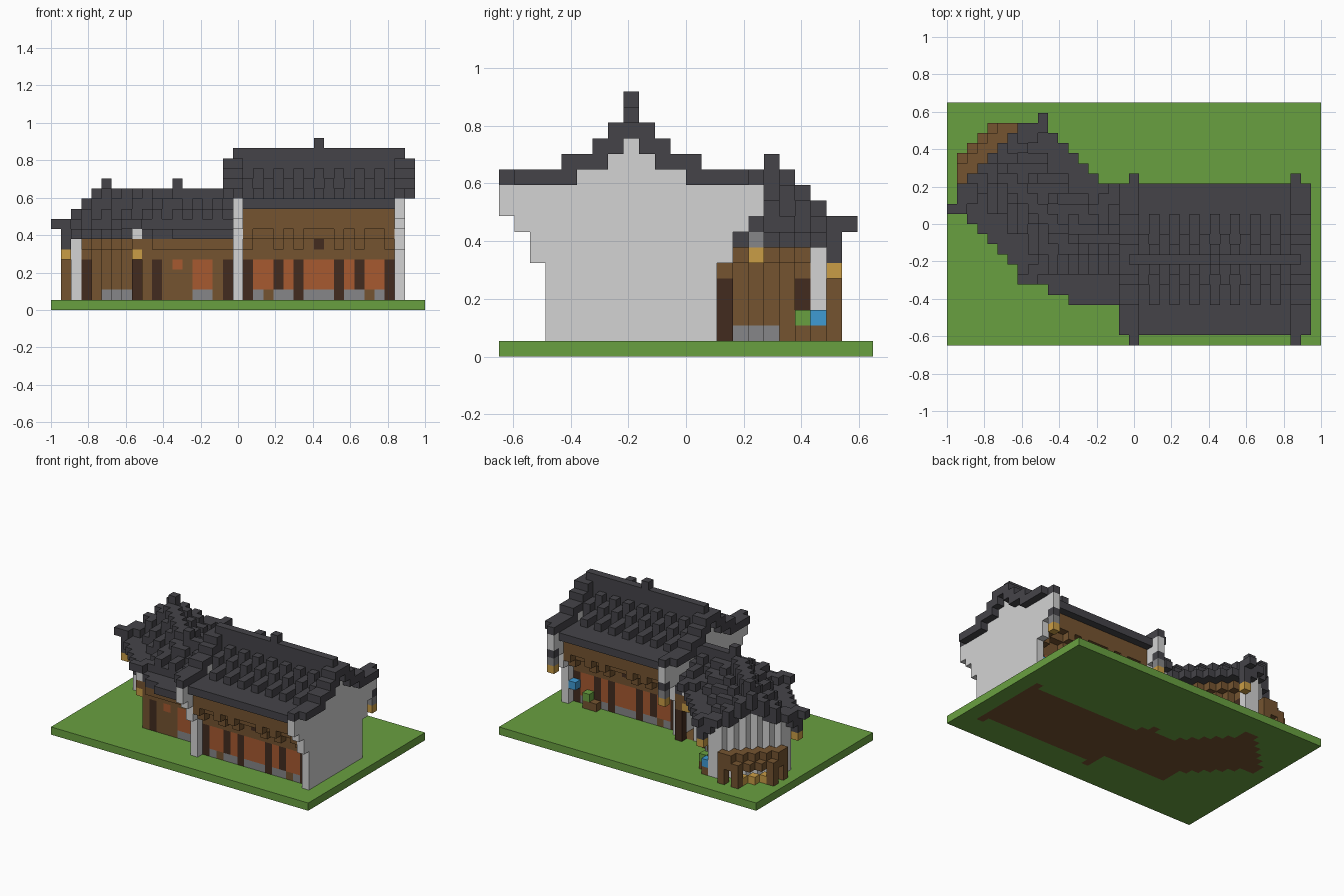
import bpy
import bmesh
from itertools import product

cube = bpy.data.objects.get("Cube")
if cube:
    bpy.data.objects.remove(cube, do_unlink=True)

NX, NY = 37, 24          # blocks along x and y
V = 2 / NX               # block size

PALETTE = {
    "grass": (105, 160, 64), "roof_tile": (69, 68, 73), "timber": (117, 84, 48),
    "dark_timber": (66, 43, 31), "red_panel": (167, 90, 48), "plaster": (211, 211, 211),
    "stone": (134, 134, 136), "lamp_gold": (202, 157, 70), "water_blue": (62, 155, 211),
}


def linear(c):
    c /= 255
    return c / 12.92 if c < 0.04 else ((c + 0.055) / 1.055) ** 2.4


names = list(PALETTE)
materials = []
for name, rgb in PALETTE.items():
    mat = bpy.data.materials.new(name)
    mat.use_nodes = True
    colour = [linear(c) for c in rgb] + [1]
    mat.diffuse_color = colour
    bsdf = mat.node_tree.nodes["Principled BSDF"]
    bsdf.inputs["Base Color"].default_value = colour
    bsdf.inputs["Roughness"].default_value = 0.9
    materials.append(mat)

blocks = {}              # (i, j, k) -> (part, colour)


def put(part, colour, i, j, k):
    """Fill a box of blocks; each range is a number or an inclusive pair."""
    spans = [range(r, r + 1) if isinstance(r, int) else range(r[0], r[1] + 1) for r in (i, j, k)]
    for cell in product(*spans):
        blocks[cell] = (part, colour)


# Ground slab
put("ground", "grass", (0, NX - 1), (0, NY - 1), 0)

# ---------- Wing, straight part next to the main hall ----------
for i in range(8, 18):
    for j in range(4, 16):
        if j - i >= -2 or i < 12 - 2 * (j - 4):
            continue
        d = abs(j - 10)
        s = round(1.41 * d)
        top = 11 if d == 0 else max(7, 10 - (s + 1) // 2)
        if 0 < d < 4 and i % 2 == 0:
            top += 1
        put("wing_roof", "roof_tile", i, j, (max(7, top - 1), top))
        if 6 <= j <= 14:
            put("foundation", "timber", i, j, 0)
        if j in (6, 14):
            put("wing_walls", "timber", i, j, (1, 6))
            if i in (10, 17):
                put("wing_walls", "dark_timber", i, j, (1, 4))
            if i in (14, 15):
                put("wing_walls", "red_panel", i, j, (2, 4))
                put("wing_walls", "stone", i, j, 1)
        if j in (5, 15):
            put("wing_walls", "timber", i, j, 6)
put("wing_walls", "red_panel", 12, 6, 4)

# ---------- Wing, diagonal part: s runs across it, t along it ----------
for i in range(NX // 2):
    for j in range(NY):
        s, t = i + j - 22, j - i
        a = abs(s)
        cap = max(8, 11 - (a + 1) // 2)
        cap_low = cap - 1 if a < 5 else cap
        if t in (-2, -1, 12, 13) and a <= 9:
            # stepped plaster gables with tiled caps
            if a <= 6:
                put("wing_gables", "plaster", i, j, (1, cap_low - 1))
            elif a < 9:
                put("wing_gables", "roof_tile" if t > 0 else "plaster", i, j, 7)
            put("wing_gable_caps", "roof_tile", i, j, (cap_low, cap))
        elif t == 14 and a <= 6:
            put("wing_gable_caps", "roof_tile", i, j, (cap_low, cap))
        elif -1 < t < 12 and a <= 8:
            top = 11 if s in (-1, 0) else max(7, cap - 1)
            if 1 < a < 6 and t % 4 < 2:
                top += 1
            put("wing_roof", "roof_tile", i, j, (max(7, top - 1), top))
            if a in (4, 5):
                put("wing_walls", "timber", i, j, (1, 6))
            if a == 5 and t in (1, 11):
                put("wing_walls", "dark_timber", i, j, (1, 4))
            if a == 5 and 3 <= t <= 7:
                put("wing_walls", "stone", i, j, 1)
            if a == 6:
                put("wing_walls", "timber", i, j, 6)
        if -2 <= t <= 13 and a <= (5 if -1 < t < 12 else 6):
            put("foundation", "timber", i, j, 0)
        # porch at the far end
        if 15 <= t <= 17 and i >= 1 and j <= 21:
            put("porch_roof", "timber", i, j, 3 if t == 17 else 4)
            if t == 16:
                put("porch_roof", "timber", i, j, 3)
                if a in (0, 2):
                    put("porch_stools", "lamp_gold", i, j, 1)
            if i == 1 and t != 16 or j == 21 and t != 16:
                put("porch_posts", "timber", i, j, (1, 3))

# Ridge finials of the wing
for i, j in ((5, 17), (12, 10)):
    put("wing_finials", "roof_tile", i, j, 12)

# Hanging lanterns of the wing
for i, j, hanger in ((8, 6, "timber"), (16, 14, "timber"), (1, 13, "roof_tile"), (9, 21, "roof_tile")):
    put("lanterns", hanger, i, j, 6)
    put("lanterns", "lamp_gold", i, j, 5)

# ---------- Main hall ----------
MID = 8
put("foundation", "timber", (18, 34), (4, 12), 0)
CAP = [15, 14, 13, 12, 12] + [11] * 4       # gable cap height by distance from ridge
CAP_LOW = [14, 13, 12, 12] + [11] * 5
WALL_LOW = [1] * 6 + [6, 8, 9]              # underside of the corbelled gable ends
SLOPE = [15, 12, 11] + [10] * 5             # roof between the gables

for j in range(17):
    d = abs(j - MID)
    for i in (18, 34):
        put("main_gables", "plaster", i, j, (WALL_LOW[d], CAP_LOW[d] - 1))
        put("main_gable_caps", "roof_tile", i, j, (CAP_LOW[d], CAP[d]))
        if d < 6:
            put("foundation", "timber", i, j, 0)
    if d < MID:
        for i in (17, 35):
            put("main_gable_caps", "roof_tile", i, j, (CAP_LOW[d], min(14, CAP[d])))
        # roof slope with staggered raised tiles
        for i in range(19, 34):
            raised = 0 < d < 5 and i % 2 == (1 if d == 2 else 0)
            put("main_roof", "roof_tile", i, j, (10, SLOPE[d] + raised))
put("main_finial", "roof_tile", 26, MID, 16)

# Front and back facades, mirrored about the ridge
POSTS = (19, 22, 24, 28, 30, 33)
for side in (-1, 1):
    def row(d):
        return MID + side * d

    put("main_walls", "timber", (19, 33), row(4), (1, 7))
    put("main_walls", "red_panel", (19, 33), row(4), (2, 4))
    put("main_walls", "timber", (19, 33), row(5), (7, 9))
    put("main_beam", "timber", (19, 33), row(6), (8, 9))
    for i in POSTS:
        put("main_posts", "dark_timber", i, row(4), (1, 4))
        put("brackets", "timber", i, row(5), 6)
        put("brackets", "timber", i, row(6), 7)
    for i in (20, 22, 23, 25, 26, 27, 29, 30, 32):
        put("main_walls", "stone", i, row(4), 1)
    put("main_plaque", "dark_timber", 26, row(4), 6)

# Hanging lanterns at the back corners
for i in (18, 34):
    put("lanterns", "roof_tile", i, 16, 8)
    put("lanterns", "stone", i, 16, 7)
    put("lanterns", "lamp_gold", i, 16, 6)

# Benches with a water jar and a plant, behind both buildings
put("benches", "timber", (30, 31), 13, 1)
put("water_jars", "water_blue", 33, 13, 3)
put("plants", "grass", 31, 13, 2)
for i, j in ((9, 20), (10, 19)):
    put("benches", "timber", i, j, 1)
put("water_jars", "water_blue", 9, 20, 2)
put("plants", "grass", 10, 19, 2)


# ---------- Turn blocks into one mesh per part, exposed sides only ----------
def sides():
    for axis in range(3):
        for sign in (0, 1):
            u, w = (axis + 1) % 3, (axis + 2) % 3
            ring = []
            for p, q in ((0, 0), (1, 0), (1, 1), (0, 1)):
                c = [0, 0, 0]
                c[axis], c[u], c[w] = sign, p, q
                ring.append(c)
            step = [0, 0, 0]
            step[axis] = 2 * sign - 1
            yield step, ring if sign else ring[::-1]


SIDES = list(sides())


def build(part):
    bm = bmesh.new()
    verts = {}
    for cell, (owner, colour) in blocks.items():
        if owner != part:
            continue
        for step, ring in SIDES:
            if tuple(a + b for a, b in zip(cell, step)) in blocks:
                continue
            corners = []
            for c in ring:
                key = tuple(a + b for a, b in zip(cell, c))
                if key not in verts:
                    x, y, z = key
                    verts[key] = bm.verts.new(((x - NX / 2) * V, (y - NY / 2) * V, z * V))
                corners.append(verts[key])
            face = bm.faces.new(corners)
            face.material_index = used.index(colour)
    mesh = bpy.data.meshes.new(part)
    bm.to_mesh(mesh)
    bm.free()
    for name in used:
        mesh.materials.append(materials[names.index(name)])
    bpy.context.collection.objects.link(bpy.data.objects.new(part, mesh))


for part in sorted({owner for owner, _ in blocks.values()}):
    used = sorted({c for owner, c in blocks.values() if owner == part})
    build(part)
